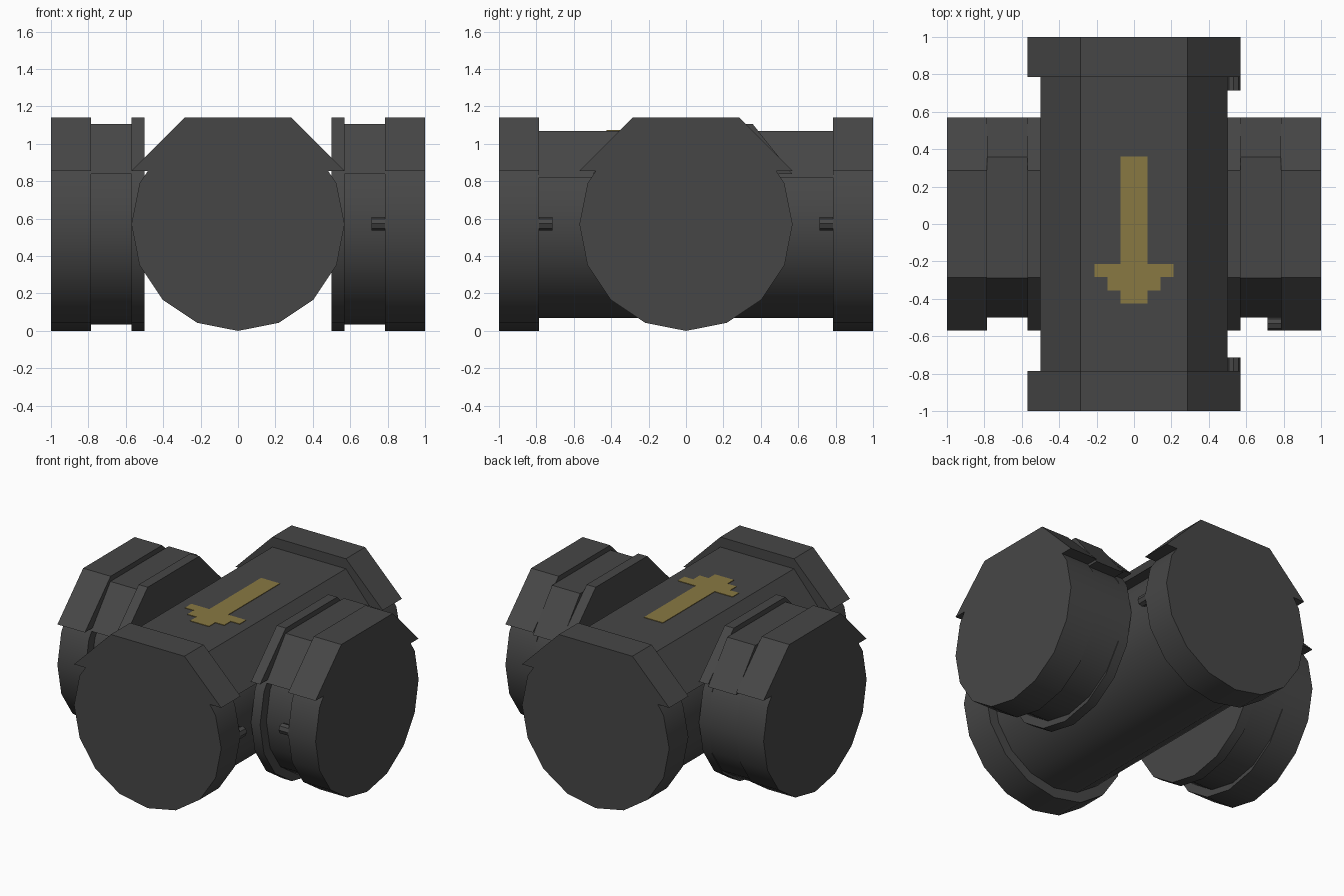
import bpy, bmesh, math

if "Cube" in bpy.data.objects:
    bpy.data.objects.remove(bpy.data.objects["Cube"])

CZ = 0.57  # height of the pipe axes


def material(name, rgb):
    m = bpy.data.materials.new(name)
    m.diffuse_color = (*rgb, 1)
    m.use_nodes = True
    m.node_tree.nodes["Principled BSDF"].inputs["Base Color"].default_value = m.diffuse_color
    return m


GREY = material("dark_grey", (0.062, 0.062, 0.062))
GOLD = material("dull_gold", (0.25, 0.19, 0.055))


def extrude(name, profile, a, b, axis, mat):
    """Extrude a 2D profile from a to b along the given axis."""
    place = {"x": lambda u, v, t: (t, u, v),
             "y": lambda u, v, t: (u, t, v),
             "z": lambda u, v, t: (u, v, t)}[axis]
    bm = bmesh.new()
    lo = [bm.verts.new(place(u, v, a)) for u, v in profile]
    hi = [bm.verts.new(place(u, v, b)) for u, v in profile]
    bm.faces.new(lo)
    bm.faces.new(hi)
    n = len(profile)
    for i in range(n):
        j = (i + 1) % n
        bm.faces.new((lo[i], lo[j], hi[j], hi[i]))
    bmesh.ops.recalc_face_normals(bm, faces=bm.faces)
    me = bpy.data.meshes.new(name)
    bm.to_mesh(me)
    bm.free()
    me.materials.append(mat)
    me.shade_smooth()
    me.set_sharp_from_angle(angle=math.radians(30))
    ob = bpy.data.objects.new(name, me)
    bpy.context.collection.objects.link(ob)
    return ob


def capped_round(r, flat, shift=0):
    """16-sided round underside with a wider half-octagon hood on top."""
    step = math.pi / 8
    half = [(r * math.sin(i * step), -r * math.cos(i * step)) for i in range(6)]
    half += [(0.8455 * r, 0.5 * r), (r, 0.5 * r), (flat, r)]
    pts = half + [(-u, v) for u, v in reversed(half[1:])]
    return [(u + shift, v + CZ) for u, v in pts]


FLANGE = capped_round(0.57, 0.285)
BODY = capped_round(0.5, 0.285)
NECK = capped_round(0.535, 0.3225, 0.035)

# Main pipe with its end flanges
extrude("main_pipe", BODY, -0.787, 0.787, "y", GREY)
for s, side in ((-1, "front"), (1, "back")):
    extrude(side + "_flange", FLANGE, s * 0.787, s * 1.0, "y", GREY)

# Side ports: inner ring, offset neck, outer flange
for s, side in ((-1, "left"), (1, "right")):
    extrude(side + "_inner_ring", FLANGE, s * 0.5, s * 0.57, "x", GREY)
    extrude(side + "_neck", NECK, s * 0.57, s * 0.787, "x", GREY)
    extrude(side + "_flange", FLANGE, s * 0.787, s * 1.0, "x", GREY)


# Small round pegs beside the flanges
def peg_profile(u):
    return [(u + 0.036 * math.cos(k * math.pi / 4),
             0.573 + 0.036 * math.sin(k * math.pi / 4)) for k in range(8)]


extrude("front_peg", peg_profile(0.533), -0.787, -0.713, "y", GREY)
extrude("back_peg", peg_profile(0.533), 0.787, 0.713, "y", GREY)
extrude("side_peg", peg_profile(-0.533), 0.787, 0.713, "x", GREY)

# Stepped flow arrow painted on the top
right = [(0.073, 0.36), (0.073, -0.213), (0.212, -0.213), (0.212, -0.284),
         (0.143, -0.284), (0.143, -0.355), (0.073, -0.355), (0.073, -0.425)]
arrow = right + [(-u, v) for u, v in reversed(right)]
extrude("flow_arrow", arrow, 1.069, 1.074, "z", GOLD)
